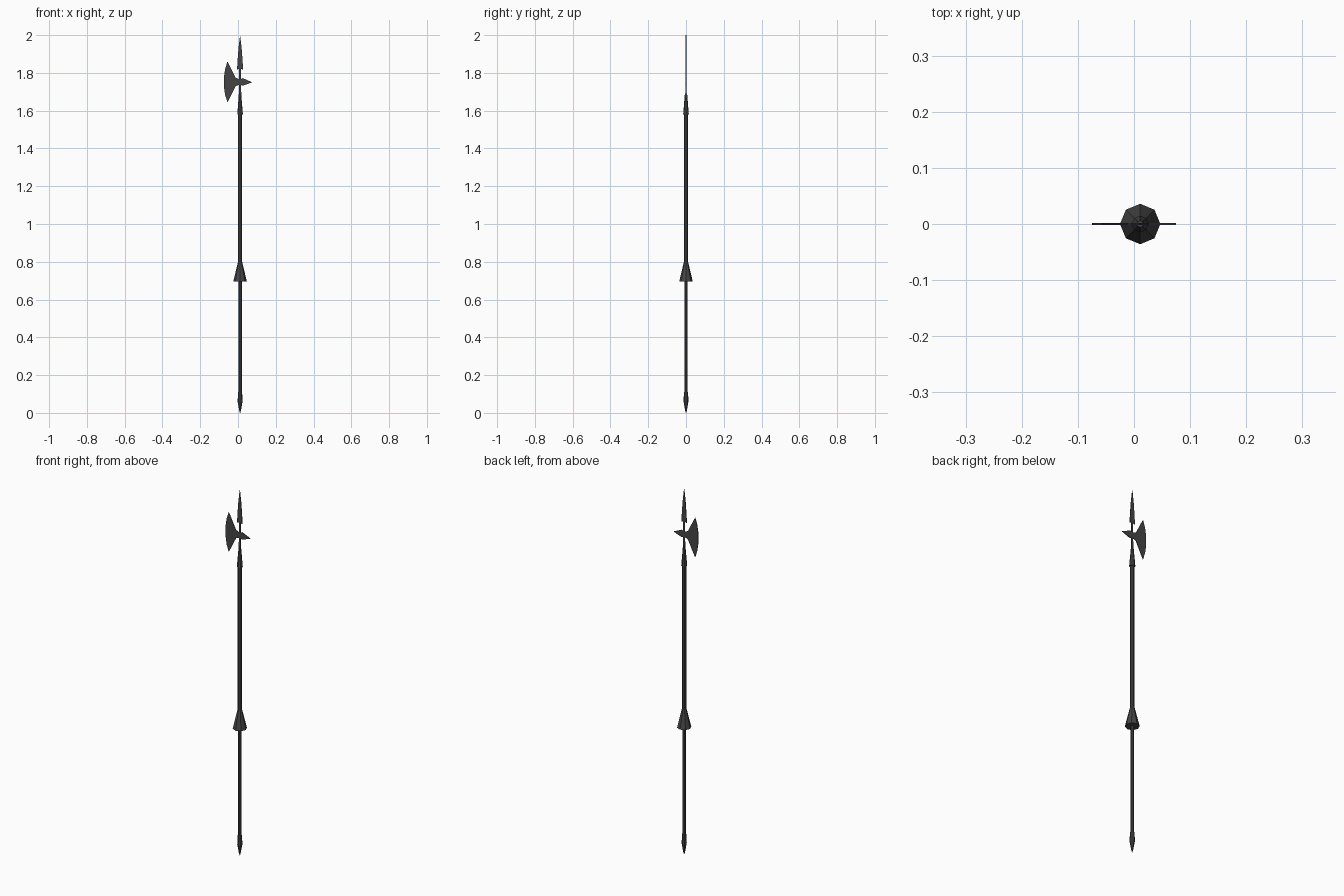
import bpy, bmesh, math

if "Cube" in bpy.data.objects:
    bpy.data.objects.remove(bpy.data.objects["Cube"])

CX = 0.011       # pole axis in x
SIDES = 8        # low-poly round parts
THICK = 0.003    # thickness of the flat head

metal = bpy.data.materials.new("dark_metal")
metal.diffuse_color = (0.06, 0.06, 0.06, 1)
metal.use_nodes = True
metal.node_tree.nodes["Principled BSDF"].inputs["Base Color"].default_value = metal.diffuse_color


def finish(name, bm):
    bmesh.ops.remove_doubles(bm, verts=bm.verts, dist=1e-6)
    bmesh.ops.recalc_face_normals(bm, faces=bm.faces)
    mesh = bpy.data.meshes.new(name)
    bm.to_mesh(mesh)
    bm.free()
    mesh.materials.append(metal)
    obj = bpy.data.objects.new(name, mesh)
    bpy.context.collection.objects.link(obj)
    return obj


def turned(name, profile):
    """Faceted round part from (radius, z) rings, closed at both ends."""
    bm = bmesh.new()
    rings = [[bm.verts.new((CX + r * math.cos(i * math.tau / SIDES),
                            r * math.sin(i * math.tau / SIDES), z))
              for i in range(SIDES)] for r, z in profile]
    for a, b in zip(rings, rings[1:]):
        for i in range(SIDES):
            j = (i + 1) % SIDES
            bm.faces.new((a[i], a[j], b[j], b[i]))
    bm.faces.new(rings[0])
    bm.faces.new(rings[-1])
    return finish(name, bm)


def plate(name, outline):
    """Flat part cut from an (x, z) outline, centred on y = 0."""
    bm = bmesh.new()
    face = bm.faces.new([bm.verts.new((x, -THICK / 2, z)) for x, z in outline])
    new = bmesh.ops.extrude_face_region(bm, geom=[face])["geom"]
    moved = [v for v in new if isinstance(v, bmesh.types.BMVert)]
    bmesh.ops.translate(bm, verts=moved, vec=(0, THICK, 0))
    return finish(name, bm)


# pole and its fittings
turned("end_spike", [(0.001, 0.0), (0.005, 0.014), (0.013, 0.06), (0.011, 0.11)])
turned("lower_shaft", [(0.009, 0.10), (0.009, 0.70)])
turned("hand_guard", [(0.036, 0.695), (0.011, 0.80)])
turned("upper_shaft", [(0.011, 0.79), (0.011, 1.60)])
turned("head_socket", [(0.015, 1.58), (0.006, 1.69)])

# flat neck and spear point, outline mirrored about the axis
half = [(0.008, 1.67), (0.005, 1.72), (0.005, 1.822), (0.016, 1.817),
        (0.013, 1.87), (0.008, 1.935)]
plate("spear_point", [(CX + w, z) for w, z in half] + [(CX, 2.0)]
      + [(CX - w, z) for w, z in reversed(half)])

# axe blade, upper half outline mirrored about z = ZB
ZB = 1.752
upper = [(CX - 0.005, 0.015), (-0.012, 0.022), (-0.025, 0.048), (-0.040, 0.078),
         (-0.056, 0.108), (-0.068, 0.070), (-0.074, 0.030)]
plate("axe_blade", [(x, ZB + h) for x, h in upper] + [(-0.075, ZB)]
      + [(x, ZB - h) for x, h in reversed(upper)])

# rear spike
plate("rear_spike", [(CX + 0.005, ZB - 0.016), (0.026, ZB - 0.020), (0.075, ZB - 0.002),
                     (0.026, ZB + 0.020), (CX + 0.005, ZB + 0.016)])
